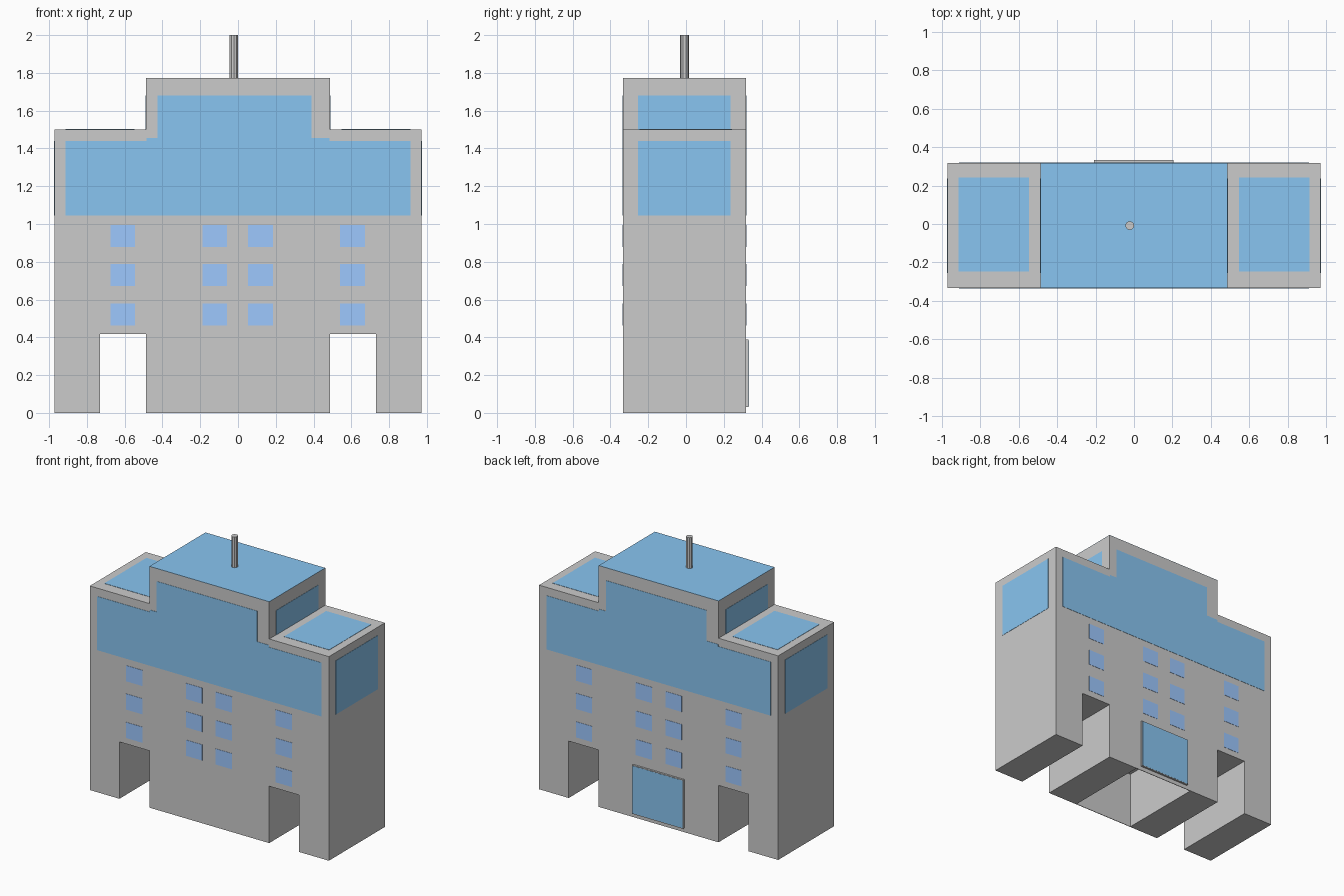
import bpy, bmesh

if "Cube" in bpy.data.objects:
    bpy.data.objects.remove(bpy.data.objects["Cube"])

def material(name, rgb):
    m = bpy.data.materials.new(name)
    m.diffuse_color = (*rgb, 1)
    m.use_nodes = True
    m.node_tree.nodes["Principled BSDF"].inputs["Base Color"].default_value = m.diffuse_color
    return m

GLASS = material("blue_glass", (0.25, 0.56, 0.88))
PANE = material("window_blue", (0.34, 0.58, 1.0))

def prism(name, pts, y0, y1, mat=None):
    """Extrude an x-z outline from y0 to y1."""
    bm = bmesh.new()
    face = bm.faces.new([bm.verts.new((x, y0, z)) for x, z in pts])
    ext = bmesh.ops.extrude_face_region(bm, geom=[face])
    verts = [g for g in ext["geom"] if isinstance(g, bmesh.types.BMVert)]
    bmesh.ops.translate(bm, verts=verts, vec=(0, y1 - y0, 0))
    bmesh.ops.recalc_face_normals(bm, faces=bm.faces)
    mesh = bpy.data.meshes.new(name)
    bm.to_mesh(mesh)
    bm.free()
    ob = bpy.data.objects.new(name, mesh)
    bpy.context.collection.objects.link(ob)
    if mat:
        mesh.materials.append(mat)
    return ob

def box(name, x0, x1, y0, y1, z0, z1, mat=None):
    return prism(name, [(x0, z0), (x1, z0), (x1, z1), (x0, z1)], y0, y1, mat)

YF, YB, E = -0.333, 0.318, 0.002   # front, back, panel relief

# stepped body with side passages and a hollow under the centre
half = [(0.243, 0.418), (0.243, 0), (0.487, 0), (0.487, 0.418), (0.731, 0.418),
        (0.731, 0), (0.972, 0), (0.972, 1.5), (0.487, 1.5), (0.487, 1.772)]
prism("building_body", half + [(-x, z) for x, z in reversed(half)], YF, YB)

# thin walls closing the hollow
box("front_base_wall", -0.243, 0.243, YF, YF + 0.004, 0, 0.418)
box("back_base_wall", -0.243, 0.243, YB - 0.004, YB, 0, 0.418)

# stepped glass band, the back one turned round
band = [(-0.912, 1.045), (0.912, 1.045), (0.912, 1.44), (0.485, 1.44), (0.485, 1.455),
        (0.39, 1.455), (0.39, 1.68), (-0.427, 1.68), (-0.427, 1.455),
        (-0.485, 1.455), (-0.485, 1.44), (-0.912, 1.44)]
prism("front_glass_band", band, YF - E, YF, GLASS)
prism("back_glass_band", [(-x, z) for x, z in band], YB, YB + E, GLASS)

# small windows, front and back
for side, y in (("front", YF - E), ("back", YB)):
    for x in (-0.61, -0.123, 0.119, 0.606):
        for z in (0.52, 0.729, 0.937):
            box(side + "_window", x - 0.066, x + 0.066, y, y + E, z - 0.058, z + 0.058, PANE)

# glass on the sides and on the low roofs
for s, side in ((-1, "left"), (1, "right")):
    def span(a, b):
        return sorted((s * a, s * b))
    box(side + "_side_glass", *span(0.972, 0.972 + E), -0.254, 0.236, 1.045, 1.44, GLASS)
    box(side + "_tower_glass", *span(0.487, 0.487 + E), -0.254, 0.236, 1.5, 1.68, GLASS)
    box(side + "_roof_glass", *span(0.547, 0.914), -0.247, 0.243, 1.5, 1.5 + E, GLASS)

# blue tower roof
box("tower_roof", -0.487, 0.487, YF, YB, 1.772, 1.772 + E, GLASS)

# back door slab with glass face
box("back_door", -0.209, 0.205, YB, 0.332, 0.03, 0.388)
box("back_door_glass", -0.204, 0.2, 0.332, 0.333, 0.035, 0.383, GLASS)

# roof mast
bpy.ops.mesh.primitive_cylinder_add(vertices=10, radius=0.023, depth=0.23,
                                    location=(-0.022, -0.008, 1.885))
bpy.context.object.name = "roof_mast"
